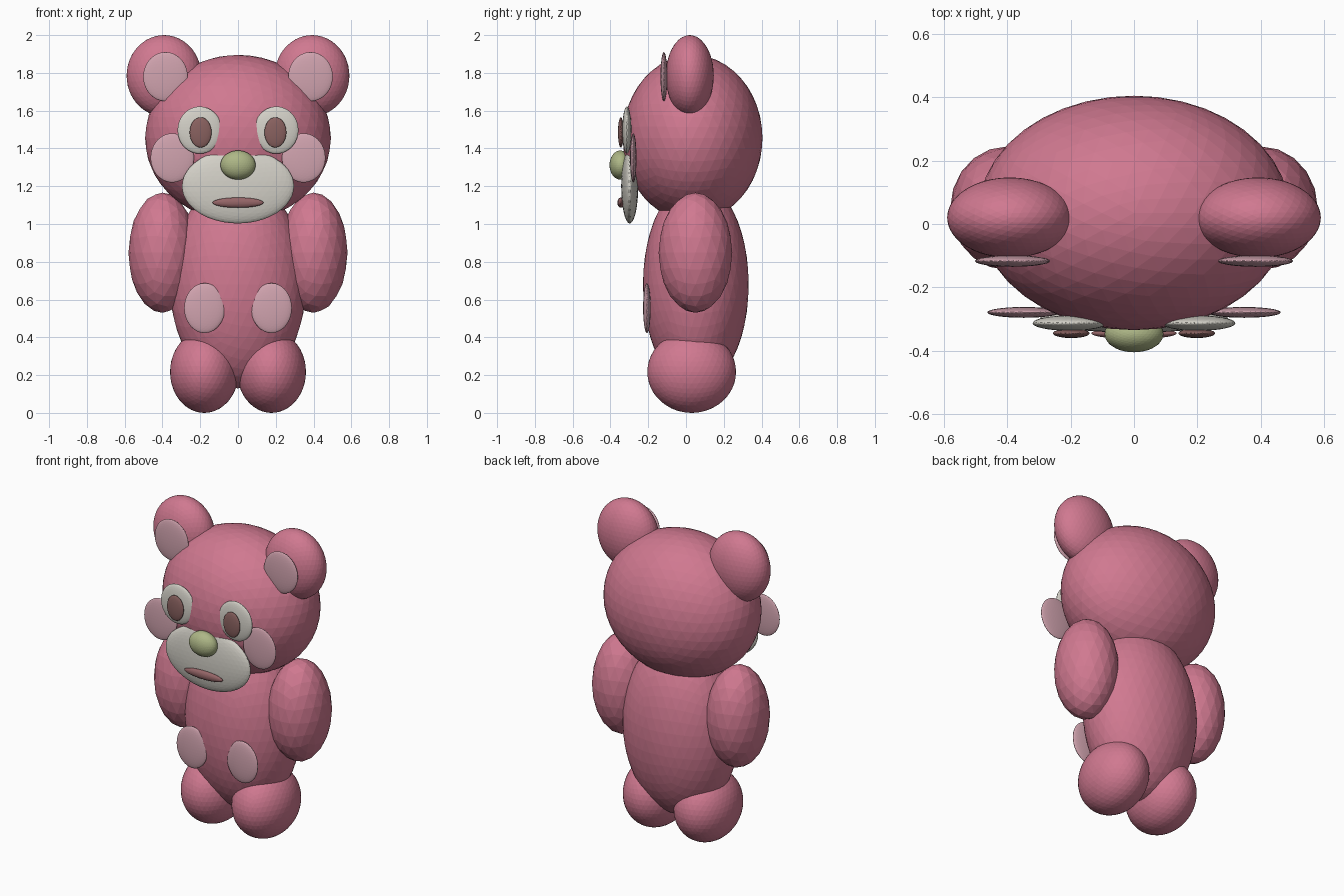
import bpy

if "Cube" in bpy.data.objects:
    bpy.data.objects.remove(bpy.data.objects["Cube"])


def material(name, rgb):
    m = bpy.data.materials.new(name)
    m.diffuse_color = (*rgb, 1.0)
    m.use_nodes = True
    m.node_tree.nodes["Principled BSDF"].inputs["Base Color"].default_value = m.diffuse_color
    return m


PINK = material("rose_pink", (0.63, 0.19, 0.28))
BLUSH = material("pale_blush", (0.64, 0.37, 0.43))
CREAM = material("warm_white", (0.66, 0.64, 0.58))
BROWN = material("dark_brown", (0.25, 0.12, 0.115))
LIP = material("lip_brown", (0.30, 0.13, 0.135))
OLIVE = material("olive_green", (0.42, 0.47, 0.24))


def ball(name, centre, radii, mat, detail=4):
    """Flat-shaded ico sphere stretched to an ellipsoid."""
    bpy.ops.mesh.primitive_ico_sphere_add(subdivisions=detail, radius=1, location=centre)
    ob = bpy.context.object
    ob.name = name
    ob.scale = radii
    bpy.ops.object.transform_apply(location=False, rotation=False, scale=True)
    ob.data.materials.append(mat)
    return ob


def pair(name, centre, radii, mat, detail=4):
    """The same part on both sides."""
    x, y, z = centre
    for side, s in (("left", 1), ("right", -1)):
        ball(f"{side}_{name}", (s * x, y, z), radii, mat, detail)


# Torso and head
ball("body", (0, 0.052, 0.68), (0.36, 0.28, 0.55), PINK)
ball("head", (0, 0.035, 1.455), (0.492, 0.37, 0.44), PINK)

# Limbs and ears
pair("arm", (0.40, 0.05, 0.848), (0.18, 0.195, 0.318), PINK, 3)
pair("leg", (0.178, 0.03, 0.217), (0.182, 0.235, 0.217), PINK)
pair("ear", (0.392, 0.02, 1.785), (0.198, 0.127, 0.215), PINK)
pair("inner_ear", (0.384, -0.117, 1.78), (0.118, 0.018, 0.13), BLUSH)

# Face
pair("eye_white", (0.203, -0.313, 1.497), (0.117, 0.024, 0.125), CREAM)
pair("pupil", (0.198, -0.345, 1.485), (0.058, 0.015, 0.08), BROWN)
pair("cheek", (0.348, -0.279, 1.35), (0.115, 0.017, 0.13), BLUSH)
ball("muzzle", (0, -0.298, 1.2), (0.297, 0.045, 0.197), CREAM)
ball("nose", (0, -0.347, 1.312), (0.093, 0.058, 0.077), OLIVE)
ball("mouth", (0, -0.345, 1.113), (0.135, 0.018, 0.027), LIP)

# Belly spots
pair("belly_spot", (0.177, -0.207, 0.555), (0.108, 0.02, 0.132), BLUSH)
